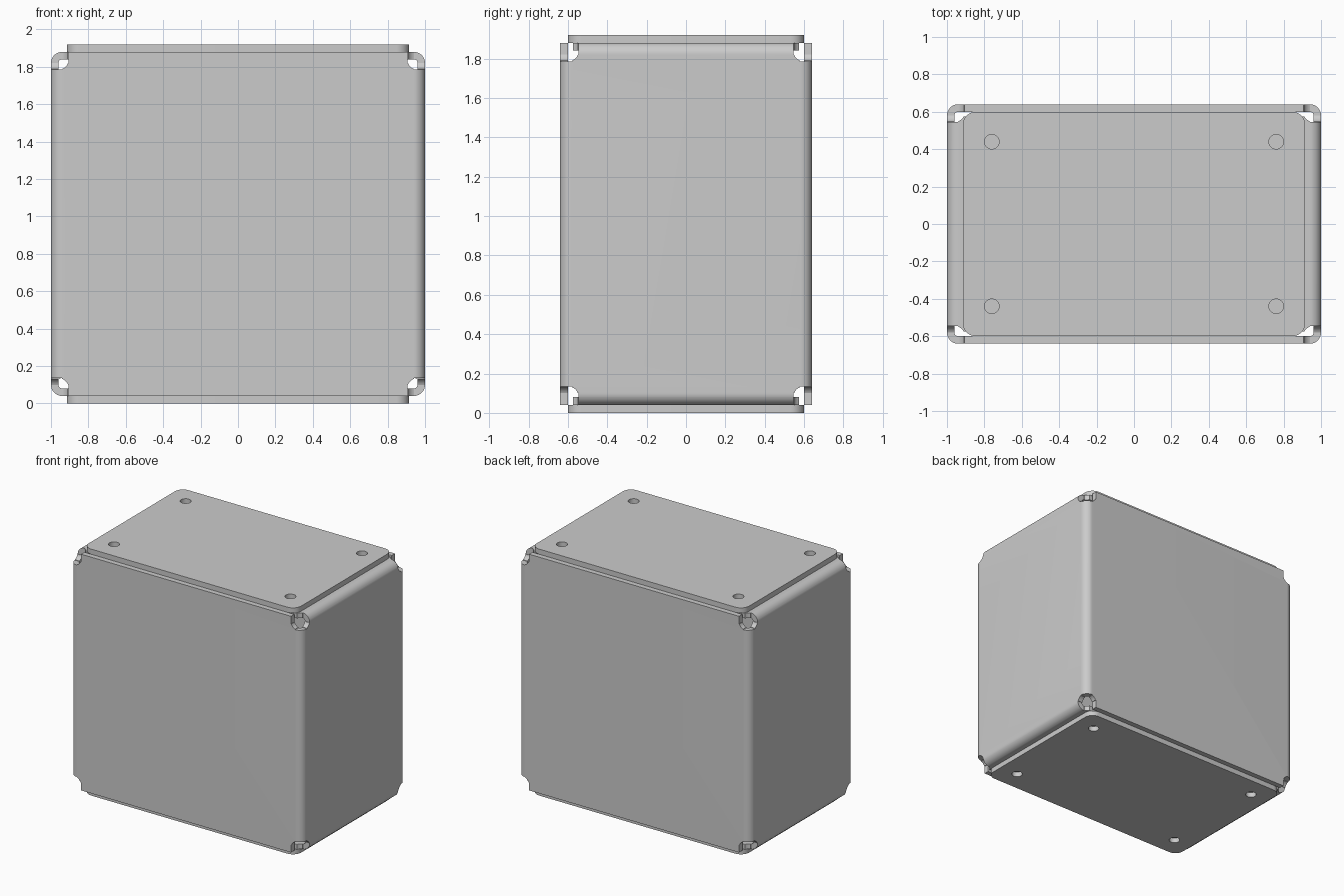
import bpy, bmesh
from math import sin, cos, pi
from itertools import product

if "Cube" in bpy.data.objects:
    bpy.data.objects.remove(bpy.data.objects["Cube"])

MID = 0.96          # mid height of the box
T = 0.04            # sheet thickness
SIGNS = (-1, 1)


def rounded(cu, cv, hu, hv, r, n=10):
    """Rounded rectangle outline around (cu, cv)."""
    pts = []
    for k, (su, sv) in enumerate(((1, 1), (-1, 1), (-1, -1), (1, -1))):
        for i in range(n + 1):
            a = (k + i / n) * pi / 2
            pts.append((cu + su * (hu - r) + r * cos(a), cv + sv * (hv - r) + r * sin(a)))
    return pts


def add_prism(bm, pts, lo, hi, axis):
    """Extrude an outline along an axis (0 = x, 1 = y, 2 = z)."""
    def place(u, v, w):
        return ((w, u, v), (u, w, v), (u, v, w))[axis]
    a = [bm.verts.new(place(u, v, lo)) for u, v in pts]
    b = [bm.verts.new(place(u, v, hi)) for u, v in pts]
    bm.faces.new(a)
    bm.faces.new(b[::-1])
    for i in range(len(a)):
        j = (i + 1) % len(a)
        bm.faces.new((a[j], a[i], b[i], b[j]))


def make(name, prisms):
    bm = bmesh.new()
    for p in prisms:
        add_prism(bm, *p)
    bmesh.ops.recalc_face_normals(bm, faces=bm.faces)
    me = bpy.data.meshes.new(name)
    bm.to_mesh(me)
    bm.free()
    ob = bpy.data.objects.new(name, me)
    bpy.context.collection.objects.link(ob)
    return ob


def boolean(ob, cutter, op='DIFFERENCE'):
    """Apply a boolean and discard the cutter."""
    m = ob.modifiers.new("cut", 'BOOLEAN')
    m.operation, m.object, m.solver = op, cutter, 'EXACT'
    bpy.context.view_layer.objects.active = ob
    bpy.ops.object.modifier_apply(modifier=m.name)
    bpy.data.objects.remove(cutter, do_unlink=True)


def smooth(ob):
    bpy.ops.object.select_all(action='DESELECT')
    ob.select_set(True)
    bpy.context.view_layer.objects.active = ob
    bpy.ops.object.shade_smooth_by_angle(angle=pi / 6)


def bent_block(name, hx, hy, hz, r):
    """Block rounded on the vertical edges and on the left/right top and bottom edges."""
    ob = make(name, [(rounded(0, 0, hx, hy, r), MID - hz, MID + hz, 2)])
    boolean(ob, make("rounder", [(rounded(0, MID, hx, hz, r), -1, 1, 1)]), 'INTERSECT')
    return ob


def span(s, lo, hi):
    return (lo, hi) if s > 0 else (-hi, -lo)


# Folded sheet body, hollow inside
body = bent_block("sheet_metal_body", 1.0, 0.64, 0.92, 0.06)
boolean(body, bent_block("cavity", 1 - T, 0.64 - T, 0.92 - T, 0.02))

# Corner reliefs: one set of cutters for each face direction
CX, CY, CZ, H, R = 1.005, 0.645, 0.925, 0.1, 0.055
front, side, top = [], [], []
for a, b, c in product(SIGNS, repeat=3):
    x, y, z = a * CX, b * CY, MID + c * CZ
    zlo, zhi = span(c, 0.86, 1.1)
    front.append((rounded(x, z, H, H, R), *span(b, 0.58, 0.7), 1))
    side.append((rounded(y, z, H, H, R), *span(a, 0.94, 1.1), 0))
    top.append((rounded(x, y, H, H, R), MID + zlo, MID + zhi, 2))
for cutters in (front, side, top):
    boolean(body, make("relief_cutter", cutters))

# Narrow gaps between the end flanges and the front/back sheets
slots = []
for b, c in product(SIGNS, repeat=2):
    lo, hi = span(c, 0.87, 1.0)
    slots.append((rounded(0, b * 0.587, 0.93, 0.0125, 0.001, 1), MID + lo, MID + hi, 2))
boolean(body, make("slot_cutter", slots))
smooth(body)

# Top and bottom cover plates with four screw holes each
for name, z in (("bottom_plate", 0.0), ("top_plate", 1.88)):
    plate = make(name, [(rounded(0, 0, 0.915, 0.6, 0.07), z, z + T, 2)])
    holes = [(rounded(a * 0.76, b * 0.44, 0.039, 0.039, 0.0389, 8), z - 0.1, z + 0.1, 2)
             for a, b in product(SIGNS, repeat=2)]
    boolean(plate, make("hole_cutter", holes))
    smooth(plate)
